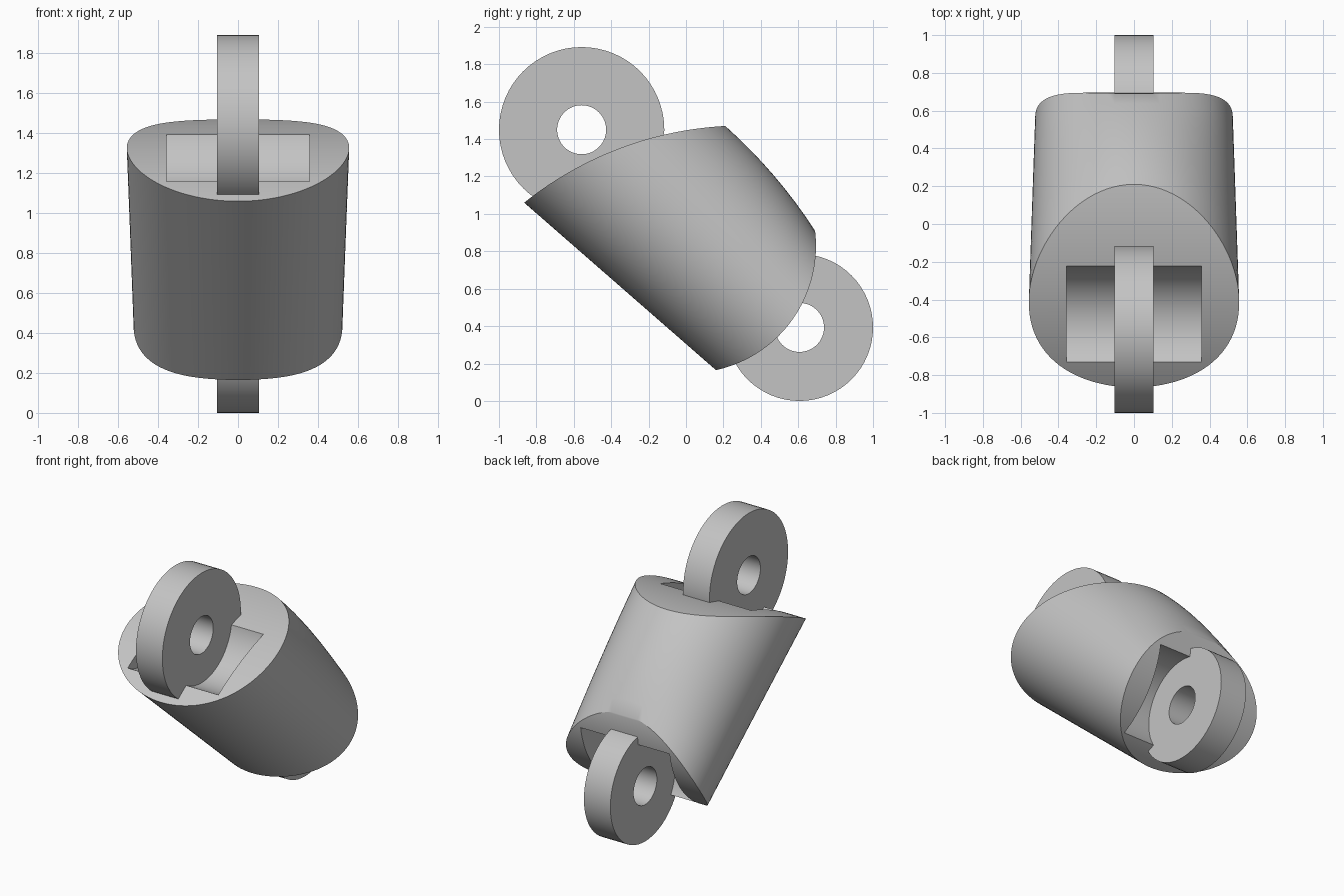
import bpy, bmesh
from math import sin, cos, pi, sqrt
from mathutils import Vector, Matrix

cube = bpy.data.objects.get("Cube")
if cube:
    bpy.data.objects.remove(cube, do_unlink=True)

grey = bpy.data.materials.new("plain grey")
grey.use_nodes = True
color = (0.55, 0.55, 0.55, 1)
grey.diffuse_color = color
grey.node_tree.nodes["Principled BSDF"].inputs["Base Color"].default_value = color


def make_object(name, bm):
    bmesh.ops.recalc_face_normals(bm, faces=bm.faces)
    mesh = bpy.data.meshes.new(name)
    bm.to_mesh(mesh)
    bm.free()
    mesh.materials.append(grey)
    obj = bpy.data.objects.new(name, mesh)
    bpy.context.collection.objects.link(obj)
    return obj


def smooth(obj):
    bpy.ops.object.select_all(action='DESELECT')
    obj.select_set(True)
    bpy.context.view_layer.objects.active = obj
    bpy.ops.object.shade_smooth_by_angle(angle=0.5)


def rim(start, end, sagitta, half_width, skew, count):
    """Elliptical outline wrapped onto an arc that bulges out of the body (y, z ends)."""
    a, b = Vector(start), Vector(end)
    along = (b - a).normalized()
    out = Vector((-along.y, along.x)) * (1 if sagitta > 0 else -1)
    half, s = (b - a).length / 2, abs(sagitta)
    radius = (half * half + s * s) / (2 * s)
    points = []
    for i in range(count):
        t = 2 * pi * i / count
        c = -half * cos(t) - skew * sin(t) ** 2
        p = (a + b) / 2 + along * c + out * (sqrt(radius * radius - c * c) - radius + s)
        points.append(Vector((half_width * sin(t), p.x, p.y)))
    return points


# Body: loft between the two curved ends, with a slightly swollen back
SIDES, STEPS = 96, 8
upper = rim((-0.865, 1.06), (0.21, 1.47), 0.09, 0.557, 0.06, SIDES)
lower = rim((0.16, 0.165), (0.69, 0.91), -0.177, 0.523, 0, SIDES)
bm = bmesh.new()
rings = []
for k in range(STEPS + 1):
    t = k / STEPS
    ring = []
    for i in range(SIDES):
        swell = 0.1 * t * (1 - t) * (0.5 - 0.5 * cos(2 * pi * i / SIDES)) ** 2
        p = upper[i].lerp(lower[i], t) + Vector((0, 0.76, 0.65)) * swell
        ring.append(bm.verts.new(p))
    rings.append(ring)
for r, q in zip(rings, rings[1:]):
    for i in range(SIDES):
        j = (i + 1) % SIDES
        bm.faces.new((r[i], r[j], q[j], q[i]))
# Ends: strips running across the width
for ring in (rings[0], rings[-1]):
    for i in range(SIDES // 2):
        strip = [ring[i], ring[i + 1], ring[SIDES - i - 1], ring[-i]]
        bm.faces.new(list(dict.fromkeys(strip)))
body = make_object("body", bm)


def cut_slot(center, radius, half_width):
    """Round trough across the body around a pin axis."""
    bm = bmesh.new()
    turn = Matrix.Translation((0, *center)) @ Matrix.Rotation(pi / 2, 4, 'Y')
    bmesh.ops.create_cone(bm, cap_ends=True, segments=64, radius1=radius,
                          radius2=radius, depth=2 * half_width, matrix=turn)
    cutter = make_object("slot_cutter", bm)
    cutter.hide_render = True
    mod = body.modifiers.new("slot", 'BOOLEAN')
    mod.operation, mod.solver, mod.object = 'DIFFERENCE', 'EXACT', cutter
    bpy.context.view_layer.objects.active = body
    bpy.ops.object.modifier_apply(modifier=mod.name)
    bpy.data.objects.remove(cutter, do_unlink=True)


def lug(name, center, radius, hole, half_width, count=64):
    """Flat ring standing in the middle of its slot."""
    bm = bmesh.new()
    section = [(-half_width, hole), (half_width, hole),
               (half_width, radius), (-half_width, radius)]
    loops = []
    for i in range(count):
        t = 2 * pi * i / count
        loops.append([bm.verts.new((x, center[0] + r * cos(t), center[1] + r * sin(t)))
                      for x, r in section])
    for i in range(count):
        a, b = loops[i], loops[(i + 1) % count]
        for j in range(4):
            k = (j + 1) % 4
            bm.faces.new((a[j], a[k], b[k], b[j]))
    smooth(make_object(name, bm))


# Slots and lugs at both ends
upper_pin, lower_pin = (-0.558, 1.45), (0.607, 0.393)
cut_slot(upper_pin, 0.34, 0.357)
cut_slot(lower_pin, 0.335, 0.35)
smooth(body)
lug("upper_lug", upper_pin, 0.442, 0.131, 0.104)
lug("lower_lug", lower_pin, 0.393, 0.131, 0.104)
